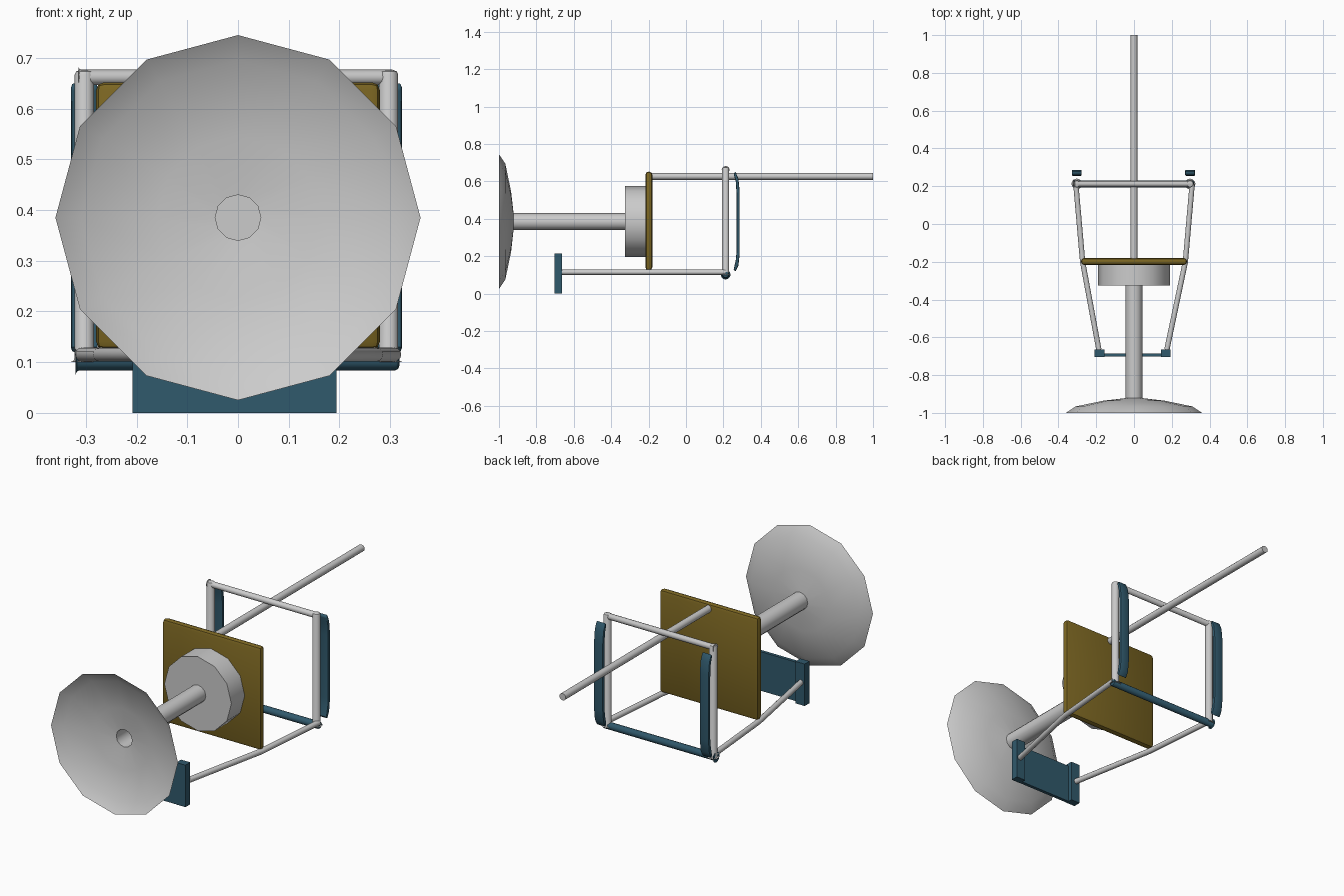
import bpy, bmesh, math
from mathutils import Vector

cube = bpy.data.objects.get("Cube")
if cube:
    bpy.data.objects.remove(cube, do_unlink=True)


def material(name, rgb):
    m = bpy.data.materials.new(name)
    m.use_nodes = True
    m.diffuse_color = (*rgb, 1)
    m.node_tree.nodes["Principled BSDF"].inputs["Base Color"].default_value = (*rgb, 1)
    return m


GREY = material("light grey", (0.6, 0.6, 0.6))
BLUE = material("dark teal", (0.03, 0.10, 0.15))
GOLD = material("mustard", (0.20, 0.133, 0.016))


def finish(name, bm, mat, smooth=True):
    bmesh.ops.recalc_face_normals(bm, faces=bm.faces)
    mesh = bpy.data.meshes.new(name)
    bm.to_mesh(mesh)
    bm.free()
    ob = bpy.data.objects.new(name, mesh)
    bpy.context.collection.objects.link(ob)
    mesh.materials.append(mat)
    if smooth:
        bpy.ops.object.select_all(action="DESELECT")
        ob.select_set(True)
        bpy.context.view_layer.objects.active = ob
        bpy.ops.object.shade_smooth_by_angle(angle=math.radians(40))
    return ob


def bevel_all(bm, width, segments=2, min_angle=0.9):
    bm.normal_update()
    edges = [e for e in bm.edges if e.calc_face_angle(0) > min_angle]
    bmesh.ops.bevel(bm, geom=edges, offset=width, segments=segments,
                    profile=0.5, affect="EDGES")


def tube(name, points, radius, mat, capped=True, bevel=0, sides=12):
    """Sweep a round section along a polyline, with the section in mitre planes."""
    bm = bmesh.new()
    pts = [Vector(p) for p in points]
    rings = []
    for i, p in enumerate(pts):
        axis = (pts[min(i + 1, len(pts) - 1)] - pts[max(i - 1, 0)]).normalized()
        ref = Vector((1, 0, 0)) if abs(axis.z) > 0.9 else Vector((0, 0, 1))
        u = ref.cross(axis).normalized()
        v = axis.cross(u)
        angles = [math.tau * k / sides for k in range(sides)]
        rings.append([bm.verts.new(p + radius * (u * math.cos(a) + v * math.sin(a)))
                      for a in angles])
    for a, b in zip(rings, rings[1:]):
        for k in range(sides):
            j = (k + 1) % sides
            bm.faces.new((a[k], a[j], b[j], b[k]))
    if capped:
        bm.faces.new(rings[0])
        bm.faces.new(rings[-1])
    if bevel:
        bevel_all(bm, bevel)
    return finish(name, bm, mat)


def box(name, low, high, mat, bevel=0):
    bm = bmesh.new()
    bmesh.ops.create_cube(bm, size=1)
    for v in bm.verts:
        v.co = [(l + h) / 2 + c * (h - l) for l, h, c in zip(low, high, v.co)]
    if bevel:
        bevel_all(bm, bevel)
    return finish(name, bm, mat, bool(bevel))


AXIS_Z = 0.385

# Open shallow dish at the front, a single-sided shell
bm = bmesh.new()
rings = []
for r, y in ((0.36, -1.0), (0.31, -0.966), (0.16, -0.935), (0.045, -0.922)):
    rings.append([bm.verts.new((r * math.cos(math.tau * k / 12), y,
                                AXIS_Z + r * math.sin(math.tau * k / 12)))
                  for k in range(12)])
for a, b in zip(rings, rings[1:]):
    for k in range(12):
        j = (k + 1) % 12
        bm.faces.new((a[k], a[j], b[j], b[k]))
finish("front_dish", bm, GREY)

# Neck, drum, back plate and rear boom
tube("dish_neck", [(0, -0.922, AXIS_Z), (0, -0.325, AXIS_Z)], 0.045, GREY, capped=False)
tube("drum", [(0, -0.325, AXIS_Z), (0, -0.215, AXIS_Z)], 0.19, GREY)
box("square_plate", (-0.28, -0.217, 0.125), (0.28, -0.18, 0.652), GOLD, 0.016)
tube("rear_boom", [(0, -0.19, 0.627), (0, 1, 0.627)], 0.018, GREY)

# Rear frame bars
tube("frame_top_bar", [(-0.315, 0.212, 0.662), (0.31, 0.212, 0.662)], 0.015, GREY, bevel=0.006)
tube("frame_bottom_bar", [(-0.32, 0.212, 0.102), (0.318, 0.212, 0.102)], 0.018, BLUE, bevel=0.008)

# Posts, pads and forward arms on both sides
PAD = [(0.255, 0.64), (0.264, 0.652), (0.28, 0.615), (0.287, 0.55), (0.287, 0.21),
       (0.28, 0.15), (0.264, 0.118), (0.255, 0.13), (0.266, 0.18), (0.27, 0.22),
       (0.27, 0.54), (0.266, 0.6)]
for side, s in (("right", -1), ("left", 1)):
    x = s * 0.3 - 0.003
    tube("frame_post_" + side, [(x, 0.212, 0.1), (x, 0.212, 0.676)], 0.019, GREY, bevel=0.009)
    tube("forward_arm_" + side,
         [(s * 0.308, 0.212, 0.115), (s * 0.272, -0.2, 0.115), (s * 0.18 - 0.006, -0.665, 0.115)],
         0.014, GREY)
    bm = bmesh.new()
    face = bm.faces.new([bm.verts.new((x - 0.026, y, z)) for y, z in PAD])
    ext = bmesh.ops.extrude_face_region(bm, geom=[face], use_keep_orig=True)
    for v in ext["geom"]:
        if isinstance(v, bmesh.types.BMVert):
            v.co.x += 0.052
    bmesh.ops.recalc_face_normals(bm, faces=bm.faces)
    bevel_all(bm, 0.005)
    finish("rear_pad_" + side, bm, BLUE)
    # End blocks of the foot panel
    cx = s * 0.175 - 0.007
    box("foot_block_" + side, (cx - 0.026, -0.703, 0), (cx + 0.026, -0.664, 0.215), BLUE)

# Thin foot panel joining the end blocks
box("foot_panel", (-0.16, -0.702, 0), (0.146, -0.685, 0.2), BLUE)
